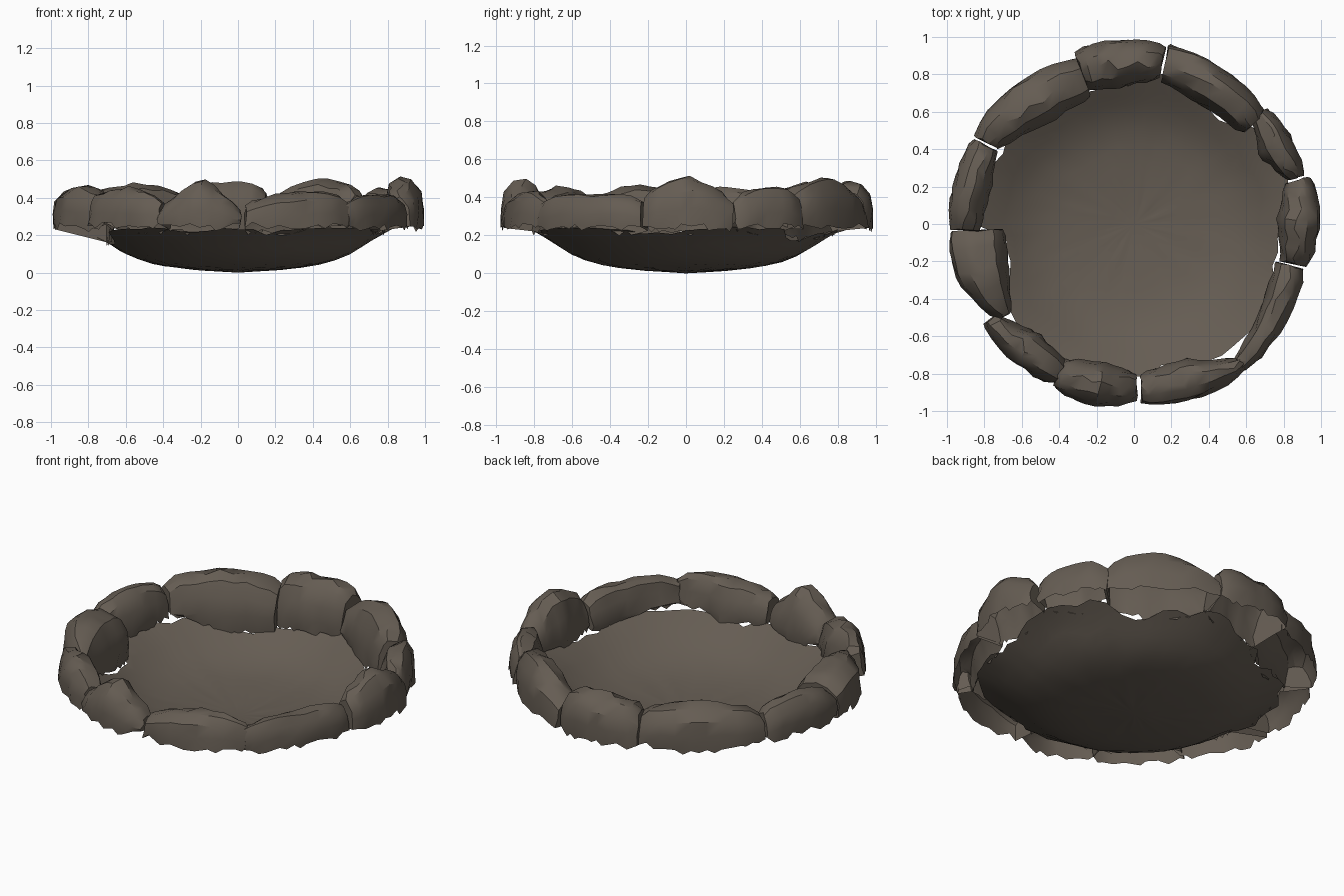
import bpy, bmesh, math, random

if "Cube" in bpy.data.objects:
    bpy.data.objects.remove(bpy.data.objects["Cube"])

random.seed(11)

stone = bpy.data.materials.new("dark_brown_stone")
stone.diffuse_color = (0.13, 0.108, 0.086, 1)
stone.use_nodes = True
stone.node_tree.nodes["Principled BSDF"].inputs["Base Color"].default_value = stone.diffuse_color


def lerp_table(pts, x):
    for (x0, y0), (x1, y1) in zip(pts, pts[1:]):
        if x <= x1:
            return y0 + (y1 - y0) * (x - x0) / (x1 - x0)
    return pts[-1][1]


def three(vals, u):
    return lerp_table([(0, vals[0]), (0.5, vals[1]), (1, vals[2])], u)


def jit(a):
    return random.uniform(-a, a)


def finish(bm, name, angle):
    bmesh.ops.recalc_face_normals(bm, faces=bm.faces)
    me = bpy.data.meshes.new(name)
    bm.to_mesh(me)
    bm.free()
    me.materials.append(stone)
    ob = bpy.data.objects.new(name, me)
    bpy.context.collection.objects.link(ob)
    bpy.ops.object.select_all(action='DESELECT')
    ob.select_set(True)
    bpy.context.view_layer.objects.active = ob
    bpy.ops.object.shade_smooth_by_angle(angle=math.radians(angle))


# bowl profile: radius -> height
BOWL = [(0, 0.003), (0.2, 0.012), (0.4, 0.035), (0.5, 0.058),
        (0.6, 0.098), (0.7, 0.16), (0.8, 0.225), (1.0, 0.29)]

# rim stones: start/end angle, outer radii, inner radii, top heights (start, middle, end)
ROCKS = [
    (-14, 15, (.96, .99, .985), (.79, .76, .82), (.45, .52, .42)),
    (16, 41, (.95, .955, .95), (.83, .76, .82), (.42, .46, .44)),
    (40, 79, (.93, .95, .985), (.74, .72, .76), (.47, .51, .42)),
    (80, 109, (.97, .985, .98), (.77, .73, .74), (.49, .48, .48)),
    (109, 151, (.94, .975, .99), (.70, .70, .81), (.45, .48, .45)),
    (152, 182, (.98, .985, .99), (.81, .78, .81), (.44, .46, .42)),
    (182.5, 215.5, (.995, .985, .89), (.68, .70, .79), (.46, .47, .42)),
    (213.5, 243.5, (.97, .975, .965), (.86, .77, .80), (.43, .46, .42)),
    (243, 271, (.975, .99, .95), (.80, .75, .79), (.36, .51, .36)),
    (272.5, 308, (.965, .985, .99), (.79, .76, .89), (.39, .44, .43)),
    (307, 345, (.99, .965, .95), (.88, .81, .77), (.41, .42, .42)),
]


# rim stones: arched open-bottomed shells bent along the ring
def rim_stone(i, a0, a1, outer, inner, top):
    bm = bmesh.new()
    cols = []
    us = [0, .07, .18, .3, .42, .54, .66, .78, .9, 1]
    for u in us:
        e = min(u, 1 - u)
        f = lerp_table([(0, .74), (.08, .9), (.22, .98), (.5, 1)], e)
        w = lerp_table([(0, .015), (.08, .005), (.22, 0), (.5, 0)], e)
        ro, ri = three(outer, u) - w, three(inner, u) + w
        mid, half = (ro + ri) / 2, (ro - ri) / 2
        zb = 0.25 + jit(.02)
        zi = lerp_table(BOWL, ri) + .01 + jit(.015)
        h = (three(top, u) - .25) * f
        prof = [(ro + .004, zb), (ro + .004, .25 + .35 * h),
                (ro - .01, .25 + .7 * h),
                (mid + half * .5, .25 + .95 * h), (mid + jit(.025), .25 + h),
                (mid - half * .55, .25 + .86 * h), (ri + .018, .25 + .5 * h),
                (ri + .002, .24 + .12 * h), (ri + .008, zi)]
        col = []
        for k, (r, z) in enumerate(prof):
            a = math.radians(a0 + (a1 - a0) * u + jit(.4))
            r += jit(.008)
            col.append(bm.verts.new((r * math.cos(a), r * math.sin(a),
                                     z + (jit(.007) if 0 < k < 8 else 0))))
        cols.append(col)
    for c, d in zip(cols, cols[1:]):
        for k in range(len(c) - 1):
            bm.faces.new((c[k], d[k], d[k + 1], c[k + 1]))
    # end caps
    for c in (cols[0], cols[-1]):
        bm.faces.new(c)
    # ragged lower lips, outside and inside
    for c, d in zip(cols, cols[1:]):
        for k in (0, -1):
            if random.random() < .4:
                p = (c[k].co + d[k].co) / 2
                p.z -= random.uniform(.01, .025)
                bm.faces.new((c[k], bm.verts.new(p), d[k]))
    finish(bm, "rim_stone_%02d" % i, 33)


for i, r in enumerate(ROCKS, 1):
    rim_stone(i, *r)


# shallow bowl with a ragged edge that follows the stones
def inner_radius(deg):
    for a0, a1, _, inner, _ in ROCKS:
        d = (deg - a0) % 360
        if d <= a1 - a0:
            return three(inner, d / (a1 - a0))
    return .79


N = 64
bm = bmesh.new()
centre = bm.verts.new((0, 0, 0))
rings = []
for frac in (.15, .3, .45, .57, .68, .78, .87, .94, 1):
    ring = []
    for s in range(N):
        deg = 360 * s / N
        edge = min(inner_radius(deg), .81)
        r = frac * edge
        if frac == 1:
            r = edge + random.uniform(-.015, .07)
        a = math.radians(deg)
        ring.append(bm.verts.new((r * math.cos(a), r * math.sin(a),
                                  lerp_table(BOWL, r) + jit(.002))))
    rings.append(ring)
for s in range(N):
    t = (s + 1) % N
    bm.faces.new((centre, rings[0][s], rings[0][t]))
    for p, q in zip(rings, rings[1:]):
        bm.faces.new((p[s], q[s], q[t], p[t]))
finish(bm, "bowl", 60)
